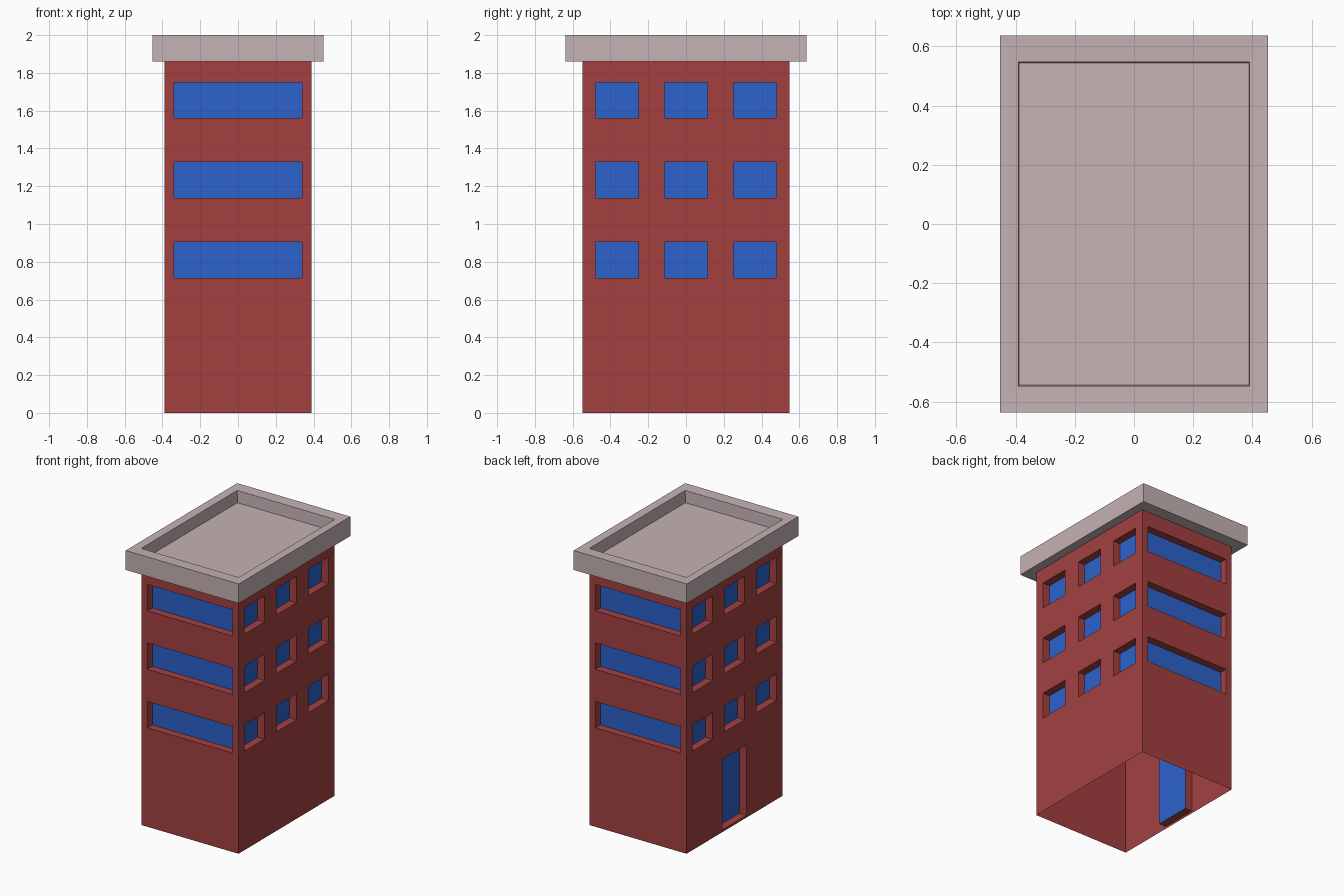
import bpy, bmesh
from mathutils import Vector

if "Cube" in bpy.data.objects:
    bpy.data.objects.remove(bpy.data.objects["Cube"])

HX, HY, WALL_TOP = 0.388, 0.548, 1.86   # body half sizes and wall height
DEPTH = 0.056                           # how far panes sit back
Z = Vector((0, 0, 1))


def material(name, rgb):
    m = bpy.data.materials.new(name)
    m.diffuse_color = (*rgb, 1)
    m.use_nodes = True
    m.node_tree.nodes["Principled BSDF"].inputs["Base Color"].default_value = m.diffuse_color
    return m


brick = material("red_brick", (0.366, 0.051, 0.051))
glass = material("blue_glass", (0.025, 0.122, 0.604))
stone = material("pale_stone", (0.558, 0.445, 0.456))


def finish(name, bm, mats):
    me = bpy.data.meshes.new(name)
    bm.to_mesh(me)
    bm.free()
    for m in mats:
        me.materials.append(m)
    ob = bpy.data.objects.new(name, me)
    bpy.context.collection.objects.link(ob)


def wall(bm, normal, dist, half, openings):
    """One wall as a grid; cells matching an opening become recessed panes."""
    n = Vector(normal)
    right = Z.cross(n)

    def quad(pts, mat=0):
        vs = [bm.verts.new(n * (dist - d) + right * u + Z * v) for u, v, d in pts]
        bm.faces.new(vs).material_index = mat

    us = sorted({-half, half} | {u for o in openings for u in o[:2]})
    vs = sorted({0, WALL_TOP} | {v for o in openings for v in o[2:]})
    for u0, u1 in zip(us, us[1:]):
        for v0, v1 in zip(vs, vs[1:]):
            cu, cv = (u0 + u1) / 2, (v0 + v1) / 2
            if not any(o[0] < cu < o[1] and o[2] < cv < o[3] for o in openings):
                quad([(u0, v0, 0), (u1, v0, 0), (u1, v1, 0), (u0, v1, 0)])
    for u0, u1, v0, v1 in openings:
        c = [(u0, v0), (u1, v0), (u1, v1), (u0, v1)]
        quad([(*p, DEPTH) for p in c], 1)
        for a, b in zip(c, c[1:] + c[:1]):
            quad([(*a, 0), (*b, 0), (*b, DEPTH), (*a, DEPTH)])


# Walls with windows on three floors, and a door on the left side
floors = [(0.715, 0.905), (1.138, 1.328), (1.56, 1.75)]
wide = [(-0.34, 0.34, *f) for f in floors]
small = [(c - 0.114, c + 0.114, *f) for f in floors for c in (-0.365, 0, 0.365)]
door = [(-0.135, 0.135, 0.017, 0.525)]

bm = bmesh.new()
wall(bm, (0, -1, 0), HY, HX, wide)
wall(bm, (0, 1, 0), HY, HX, wide)
wall(bm, (1, 0, 0), HX, HY, small)
wall(bm, (-1, 0, 0), HX, HY, small + door)
bmesh.ops.remove_doubles(bm, verts=bm.verts, dist=1e-4)
bmesh.ops.dissolve_limit(bm, angle_limit=0.01, verts=bm.verts, edges=bm.edges,
                         delimit={'MATERIAL'})
finish("walls", bm, [brick, glass])

# Roof: overhanging parapet around a sunken flat deck, as stacked rectangles
bm = bmesh.new()
profile = [(HX, HY, WALL_TOP), (0.452, 0.637, WALL_TOP), (0.452, 0.637, 2.0),
           (0.39, 0.548, 1.998), (0.386, 0.544, 1.912)]
rings = [[bm.verts.new((sx * x, sy * y, z))
          for sx, sy in ((-1, -1), (1, -1), (1, 1), (-1, 1))] for x, y, z in profile]
for lo, hi in zip(rings, rings[1:]):
    for i in range(4):
        j = (i + 1) % 4
        bm.faces.new((lo[i], lo[j], hi[j], hi[i]))
bm.faces.new(rings[-1])
finish("roof", bm, [stone])
